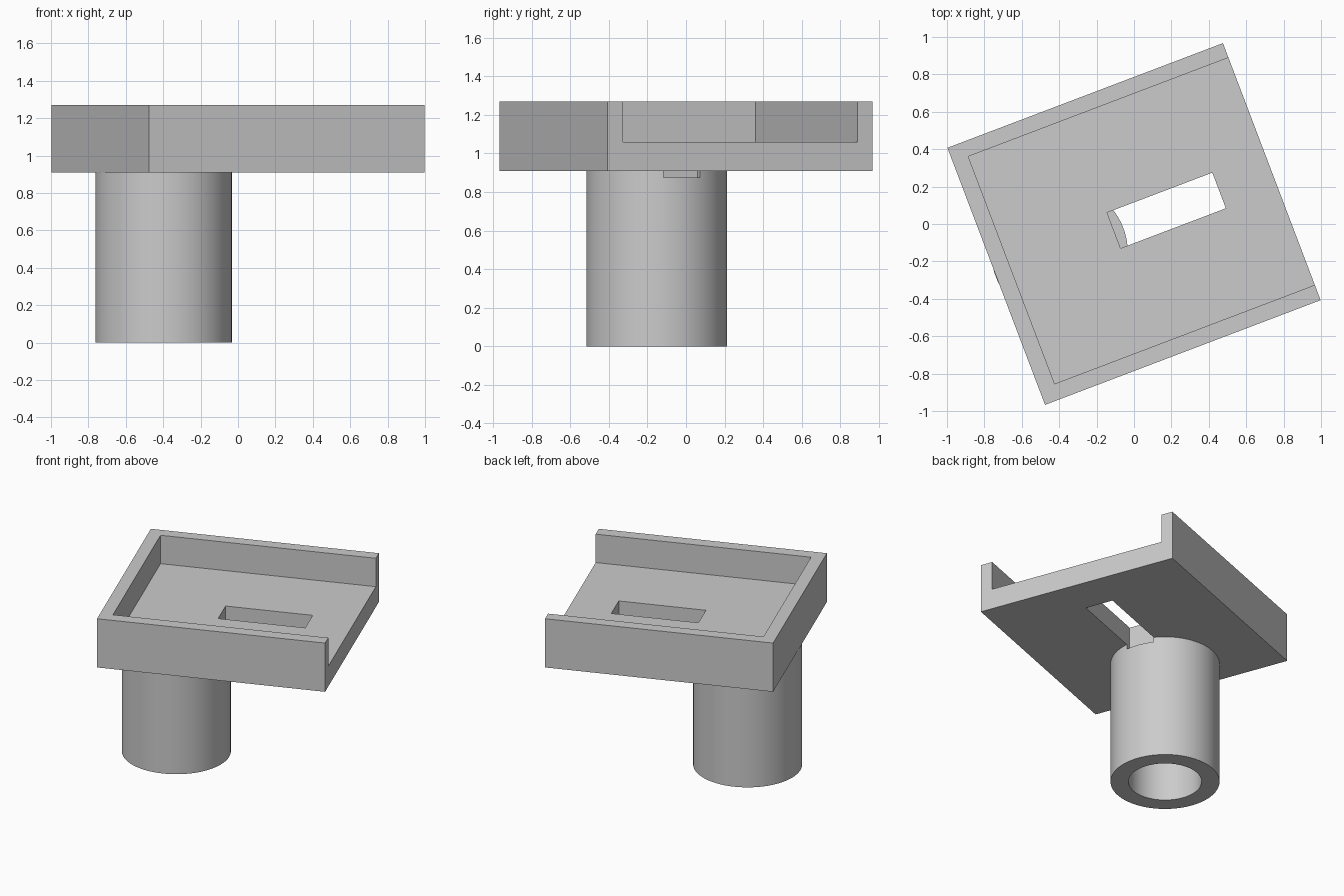
import bpy
import math
from mathutils import Matrix, Vector

cube = bpy.data.objects.get("Cube")
if cube:
    bpy.data.objects.remove(cube, do_unlink=True)

TURN = Matrix.Rotation(math.radians(20.8), 4, "Z")
PLATE_BOTTOM, FLOOR, TOP = 0.91, 1.06, 1.27
POST_U = -0.426

grey = bpy.data.materials.new("plain grey")
grey.use_nodes = True
grey.diffuse_color = (0.6, 0.6, 0.6, 1)
grey.node_tree.nodes["Principled BSDF"].inputs["Base Color"].default_value = (0.6, 0.6, 0.6, 1)


def finish(name):
    """Name the new object, colour it and turn it into the tray's direction."""
    obj = bpy.context.object
    obj.name = name
    obj.data.materials.append(grey)
    obj.matrix_world = TURN @ obj.matrix_world
    return obj


def box(name, low, high):
    low, high = Vector(low), Vector(high)
    bpy.ops.mesh.primitive_cube_add(size=1)
    bpy.context.object.data.transform(
        Matrix.Translation((low + high) / 2) @ Matrix.Diagonal((*(high - low), 1)))
    return finish(name)


def cylinder(name, radius, low, high):
    bpy.ops.mesh.primitive_cylinder_add(vertices=96, radius=radius, depth=high - low)
    bpy.context.object.data.transform(Matrix.Translation((POST_U, 0, (low + high) / 2)))
    return finish(name)


def cut(target, cutter):
    mod = target.modifiers.new("cut " + cutter.name, "BOOLEAN")
    mod.operation = "DIFFERENCE"
    mod.solver = "EXACT"
    mod.object = cutter
    bpy.context.view_layer.objects.active = target
    bpy.ops.object.modifier_apply(modifier=mod.name)


# Tray with three walls, open on one side
tray = box("tray", (-0.788, -0.735, PLATE_BOTTOM), (0.788, 0.735, TOP))
recess = box("recess_cutter", (-0.70, -0.648, FLOOR), (0.9, 0.652, TOP + 0.1))

# Hollow round post below the tray
post = cylinder("post", 0.365, 0, PLATE_BOTTOM)
bore = cylinder("bore_cutter", 0.245, -0.1, PLATE_BOTTOM + 0.1)

# Slot through the tray floor that also notches the post rim
slot = box("slot_cutter", (-0.113, -0.096, 0.875), (0.489, 0.108, FLOOR + 0.1))

cut(tray, recess)
cut(tray, slot)
cut(post, bore)
cut(post, slot)
for cutter in (recess, bore, slot):
    bpy.data.objects.remove(cutter, do_unlink=True)

# Smooth round sides with sharp rims
bpy.ops.object.select_all(action="DESELECT")
post.select_set(True)
bpy.context.view_layer.objects.active = post
bpy.ops.object.shade_smooth_by_angle(angle=math.radians(30))
